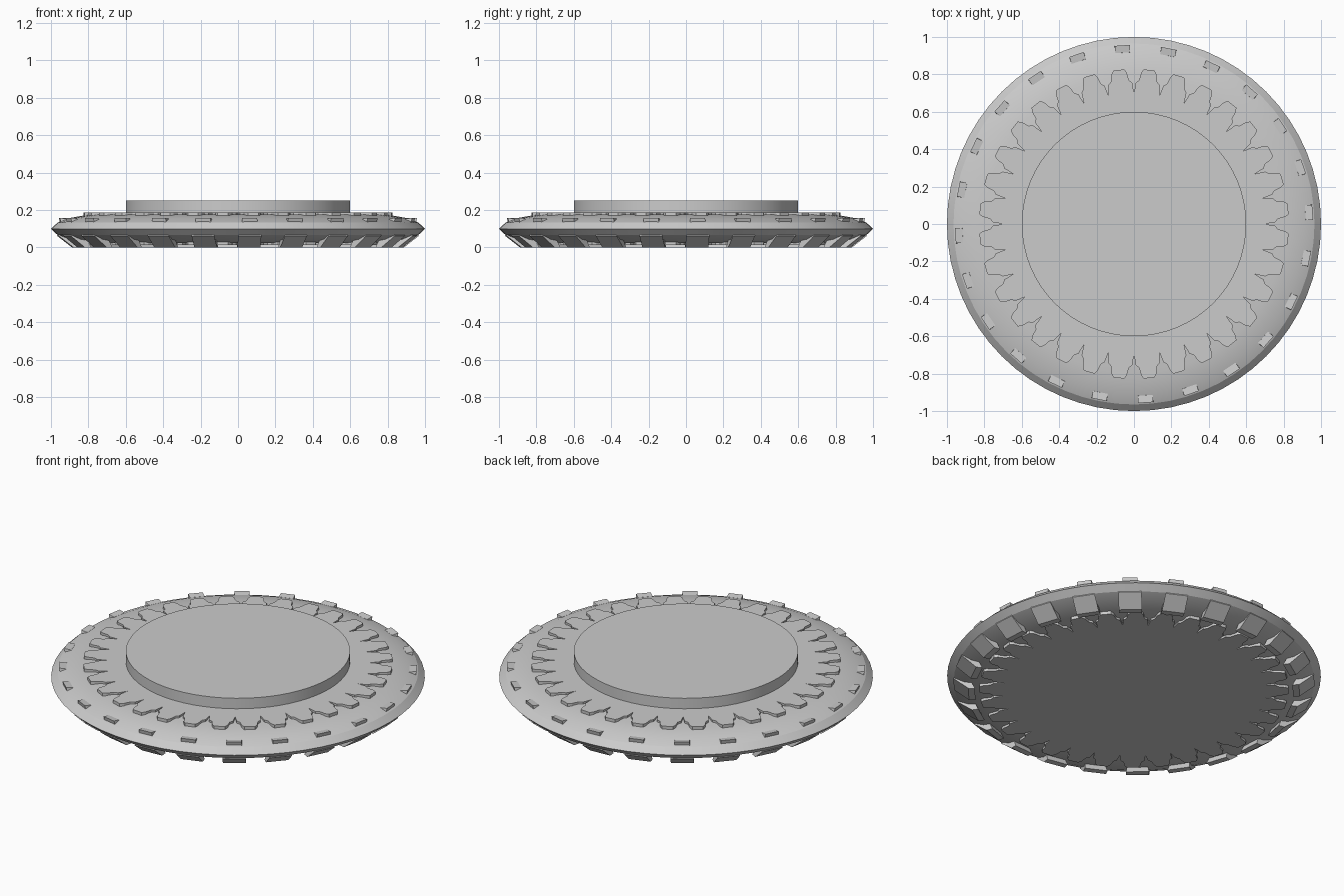
import bpy, bmesh
from math import radians, sin, cos, pi

if "Cube" in bpy.data.objects:
    bpy.data.objects.remove(bpy.data.objects["Cube"])


def make(name, bm, smooth=True):
    bmesh.ops.recalc_face_normals(bm, faces=bm.faces)
    me = bpy.data.meshes.new(name)
    bm.to_mesh(me)
    bm.free()
    ob = bpy.data.objects.new(name, me)
    bpy.context.collection.objects.link(ob)
    if smooth:
        bpy.ops.object.select_all(action='DESELECT')
        ob.select_set(True)
        bpy.context.view_layer.objects.active = ob
        bpy.ops.object.shade_smooth_by_angle(angle=radians(20))
    return ob


def lathe(name, profile, n=64):
    bm = bmesh.new()
    rings = [[bm.verts.new((r * cos(2 * pi * i / n), r * sin(2 * pi * i / n), z))
              for i in range(n)] for r, z in profile]
    for a, b in zip(rings, rings[1:]):
        for i in range(n):
            j = (i + 1) % n
            bm.faces.new((a[i], a[j], b[j], b[i]))
    bm.faces.new(rings[0])
    bm.faces.new(rings[-1])
    return make(name, bm)


# lens-shaped body, symmetric about z = 0.1
half = [(0.60, 0.08), (0.80, 0.075), (0.91, 0.056), (0.965, 0.033)]
lathe("saucer_body", [(r, 0.1 - h) for r, h in half] + [(1.0, 0.1)]
      + [(r, 0.1 + h) for r, h in reversed(half)])

# raised centre disc
lathe("centre_disc", [(0.6, 0.15), (0.6, 0.25)])

# scalloped plate showing above and below the body
TEETH = 32
tooth = [(-5.625, 0.70), (-4.9, 0.755), (-3.6, 0.77), (-2.9, 0.81), (-2.0, 0.828),
         (2.0, 0.828), (2.9, 0.81), (3.6, 0.77), (4.9, 0.755)]
bm = bmesh.new()
outline = []
for k in range(TEETH):
    for a, r in tooth:
        t = radians((k + 0.5) * 360 / TEETH + a)
        outline.append((r * cos(t), r * sin(t)))
low = [bm.verts.new((x, y, 0.012)) for x, y in outline]
high = [bm.verts.new((x, y, 0.188)) for x, y in outline]
n = len(outline)
for i in range(n):
    j = (i + 1) % n
    bm.faces.new((low[i], low[j], high[j], high[i]))
bm.faces.new(low)
bm.faces.new(high)
make("scalloped_plate", bm, False)

# tapered blocks through the rim: (radius, height, half width)
BLOCKS = 24
section = [(0.850, 0.0, 0.062), (0.885, 0.0, 0.062), (0.965, 0.062, 0.062),
           (0.950, 0.125, 0.042), (0.957, 0.158, 0.040), (0.918, 0.153, 0.040)]
bm = bmesh.new()
for k in range(BLOCKS):
    t = radians(3.75 + k * 360 / BLOCKS)
    c, s = cos(t), sin(t)
    sides = [[bm.verts.new((r * c - d * w * s, r * s + d * w * c, z))
              for r, z, w in section] for d in (-1, 1)]
    a, b = sides
    for i in range(len(section)):
        j = (i + 1) % len(section)
        bm.faces.new((a[i], a[j], b[j], b[i]))
    bm.faces.new(a)
    bm.faces.new(b)
make("rim_blocks", bm, False)
